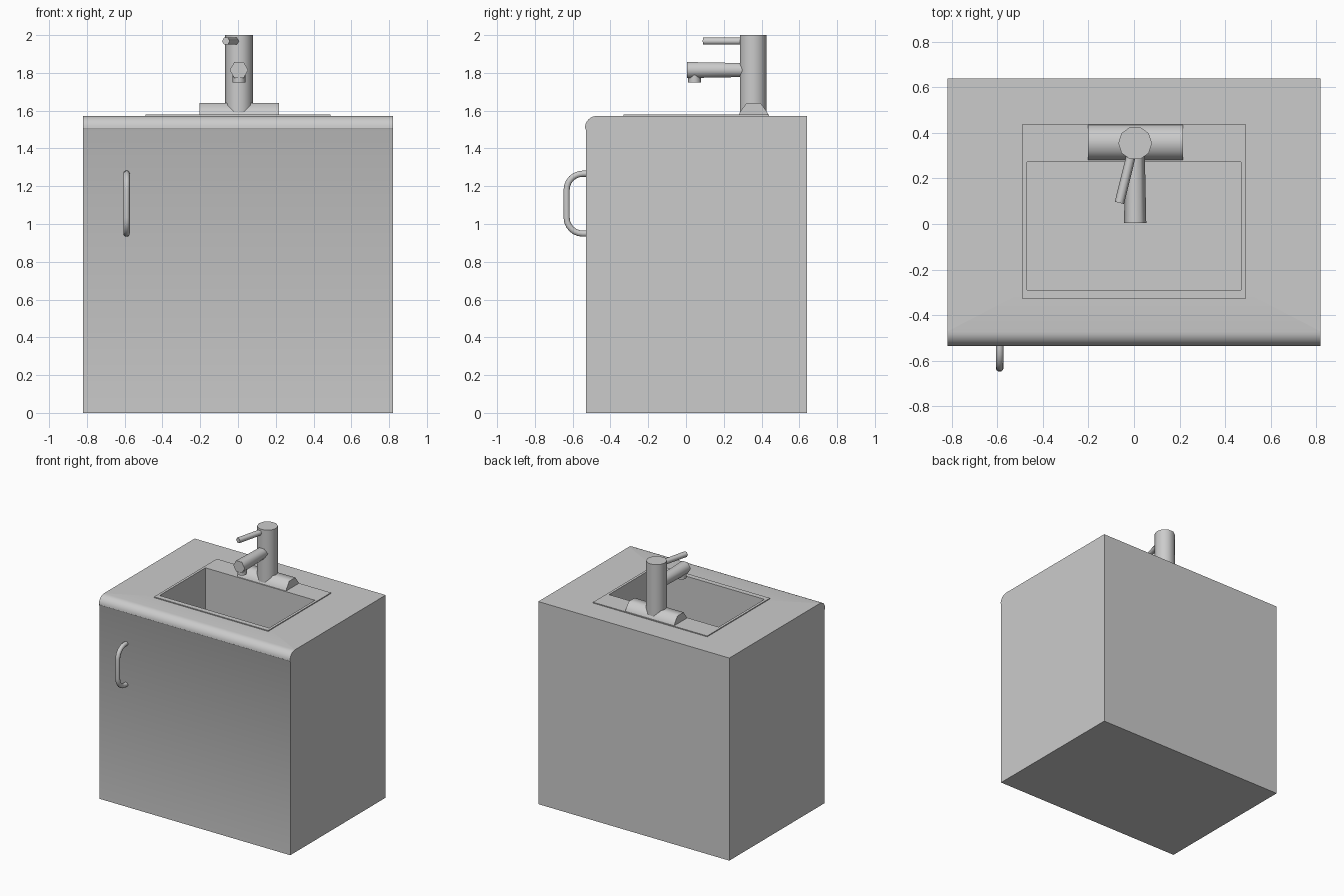
import bpy, bmesh, math
from mathutils import Vector

if "Cube" in bpy.data.objects:
    bpy.data.objects.remove(bpy.data.objects["Cube"])

grey = bpy.data.materials.new("plain grey")
grey.diffuse_color = (0.6, 0.6, 0.6, 1)
grey.use_nodes = True
grey.node_tree.nodes["Principled BSDF"].inputs["Base Color"].default_value = grey.diffuse_color


def finish(name, bm, smooth=None):
    bmesh.ops.recalc_face_normals(bm, faces=bm.faces[:])
    me = bpy.data.meshes.new(name)
    bm.to_mesh(me)
    bm.free()
    ob = bpy.data.objects.new(name, me)
    bpy.context.collection.objects.link(ob)
    me.materials.append(grey)
    bpy.ops.object.select_all(action='DESELECT')
    ob.select_set(True)
    bpy.context.view_layer.objects.active = ob
    if smooth:
        bpy.ops.object.shade_smooth_by_angle(angle=math.radians(smooth))
    return ob


def skin(name, rings, smooth):
    """Closed solid through a list of equal-length point rings."""
    bm = bmesh.new()
    vs = [[bm.verts.new(p) for p in r] for r in rings]
    n = len(vs[0])
    for a, b in zip(vs, vs[1:]):
        for i in range(n):
            j = (i + 1) % n
            bm.faces.new((a[i], a[j], b[j], b[i]))
    bm.faces.new(vs[0])
    bm.faces.new(vs[-1])
    return finish(name, bm, smooth)


def tube(name, path, radii, sides, side_axis, turn=0.0, smooth=70):
    """Tube along a path; side_axis is perpendicular to the path."""
    path = [Vector(p) for p in path]
    rings = []
    for i, p in enumerate(path):
        t = (path[min(i + 1, len(path) - 1)] - path[max(i - 1, 0)]).normalized()
        u = Vector(side_axis)
        u = (u - t * u.dot(t)).normalized()
        v = t.cross(u)
        ang = [turn + 2 * math.pi * k / sides for k in range(sides)]
        rings.append([p + radii[i] * (u * math.cos(a) + v * math.sin(a)) for a in ang])
    return skin(name, rings, smooth)


def extrude_x(name, profile, x0, x1, smooth=None):
    return skin(name, [[(x, y, z) for y, z in profile] for x in (x0, x1)], smooth)


def box_profile(y0, y1, z0, z1):
    return [(y0, z0), (y1, z0), (y1, z1), (y0, z1)]


# cabinet with rounded front top edge
R = 0.063
profile = [(-0.53, 0), (0.64, 0), (0.64, 1.572)]
for k in range(9):
    a = math.pi / 2 * (1 + k / 8)
    profile.append((-0.472 + R * math.cos(a), 1.509 + R * math.sin(a)))
profile.append((-0.53, 1.50))
cabinet = extrude_x("cabinet", profile, -0.82, 0.82, 30)

# thin sink rim including the tap deck
rim = extrude_x("sink_rim", box_profile(-0.33, 0.44, 1.565, 1.579), -0.49, 0.49)

# basin cavity cut through rim and into cabinet
cutter = extrude_x("basin_cutter", box_profile(-0.29, 0.272, 1.15, 1.7), -0.47, 0.47)
for ob in (cabinet, rim):
    bpy.context.view_layer.objects.active = ob
    m = ob.modifiers.new("basin", 'BOOLEAN')
    m.operation = 'DIFFERENCE'
    m.solver = 'EXACT'
    m.object = cutter
    bpy.ops.object.modifier_move_to_index(modifier=m.name, index=0)
    bpy.ops.object.modifier_apply(modifier=m.name)
bpy.data.objects.remove(cutter)

# bent door handle
r, bend, yo, zl, zh = 0.017, 0.085, -0.632, 0.949, 1.266
path = [(-0.59, -0.52, zl)]
for cz, a0 in ((zl + bend, -90), (zh - bend, -180)):
    for k in range(7):
        a = math.radians(a0 - 15 * k)
        path.append((-0.59, yo + bend + bend * math.cos(a), cz + bend * math.sin(a)))
path.append((-0.59, -0.52, zh))
tube("door_handle", path, [r] * len(path), 10, (1, 0, 0))

# tap base plate
extrude_x("tap_base", [(0.278, 1.572), (0.285, 1.592), (0.32, 1.64), (0.395, 1.64),
                       (0.43, 1.592), (0.437, 1.572)], -0.203, 0.216, 60)

# tap body, spout, nozzle and lever
tube("tap_body", [(0.005, 0.355, 1.578), (0.005, 0.355, 2.0)], [0.074] * 2, 10, (1, 0, 0))
tube("tap_spout", [(0.005, 0.33, 1.815), (0.005, 0.005, 1.815)], [0.042, 0.049], 6, (1, 0, 0))
tube("tap_nozzle", [(0.005, 0.045, 1.80), (0.005, 0.045, 1.748)], [0.034] * 2, 8, (1, 0, 0))
tube("tap_lever", [(-0.008, 0.32, 1.968), (-0.064, 0.093, 1.968)], [0.021] * 2, 6, (1, 0, 0))
